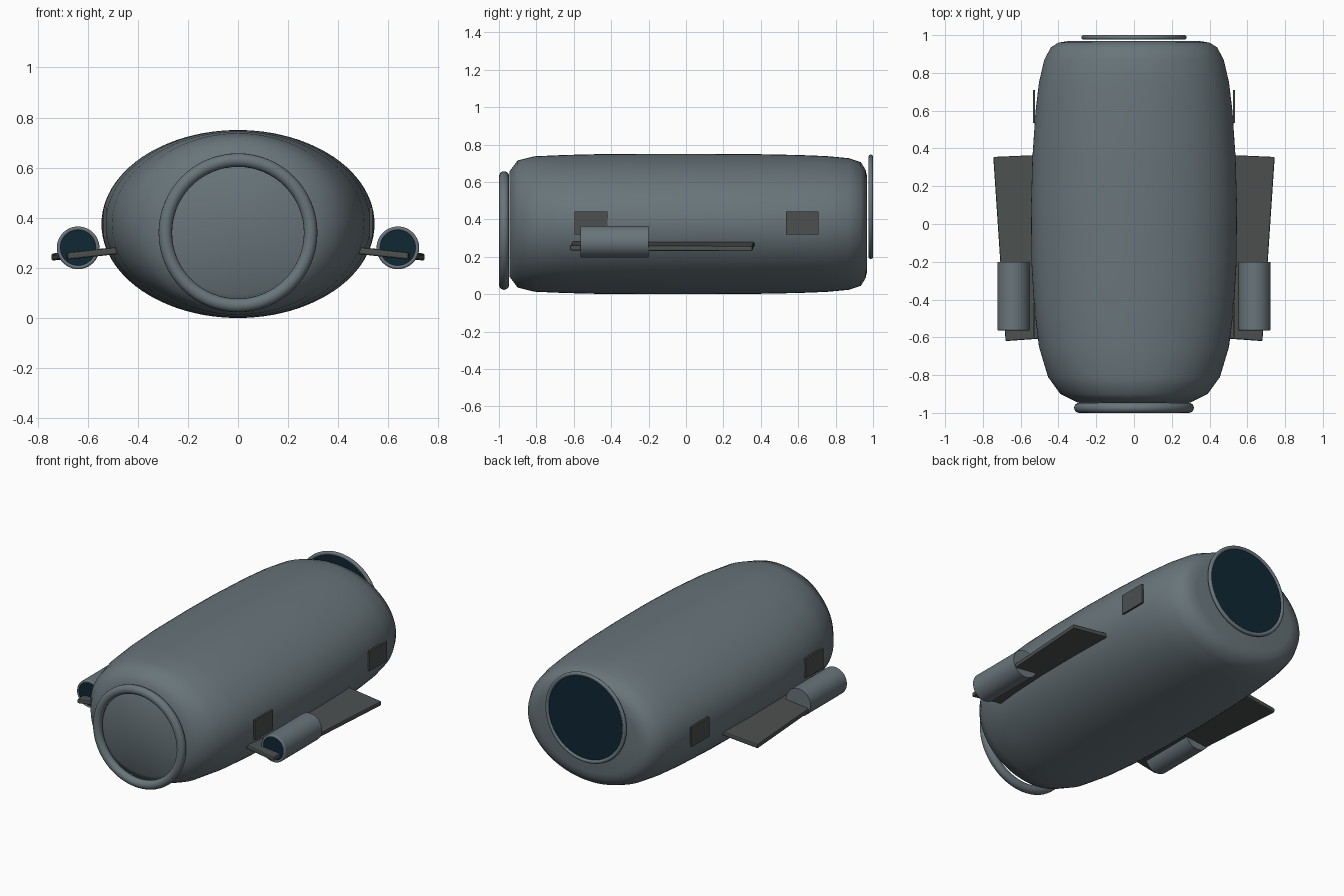
import bpy
import bmesh
import math
from mathutils import Matrix

cube = bpy.data.objects.get("Cube")
if cube:
    bpy.data.objects.remove(cube, do_unlink=True)


def material(name, rgb):
    m = bpy.data.materials.new(name)
    m.use_nodes = True
    m.diffuse_color = (*rgb, 1)
    m.node_tree.nodes["Principled BSDF"].inputs["Base Color"].default_value = (*rgb, 1)
    return m


HULL = material("blue grey hull", (0.14, 0.178, 0.196))
DARK = material("dark grey panel", (0.072, 0.08, 0.078))
NAVY = material("deep navy glow", (0.005, 0.021, 0.034))


def finish(name, bm, mat, angle=None):
    bmesh.ops.recalc_face_normals(bm, faces=bm.faces)
    mesh = bpy.data.meshes.new(name)
    bm.to_mesh(mesh)
    bm.free()
    mesh.materials.append(mat)
    ob = bpy.data.objects.new(name, mesh)
    bpy.context.collection.objects.link(ob)
    if angle:
        bpy.ops.object.select_all(action='DESELECT')
        ob.select_set(True)
        bpy.context.view_layer.objects.active = ob
        bpy.ops.object.shade_smooth_by_angle(angle=math.radians(angle))
    return ob


def ring(name, loc, major, minor):
    bpy.ops.mesh.primitive_torus_add(location=loc, rotation=(math.pi / 2, 0, 0),
                                     major_radius=major, minor_radius=minor,
                                     major_segments=64, minor_segments=16)
    ob = bpy.context.object
    ob.name = name
    ob.data.materials.append(HULL)
    bpy.ops.object.shade_smooth()


def cylinder(name, loc, radius, depth, mat):
    bm = bmesh.new()
    bmesh.ops.create_cone(bm, cap_ends=True, segments=48, radius1=radius,
                          radius2=radius, depth=depth,
                          matrix=Matrix.Translation(loc) @ Matrix.Rotation(math.pi / 2, 4, 'X'))
    return finish(name, bm, mat, 40)


def box(name, center, size, mat):
    bm = bmesh.new()
    bmesh.ops.create_cube(bm, size=1, matrix=Matrix.Translation(center) @ Matrix.Diagonal((*size, 1)))
    return finish(name, bm, mat)


# Hull: elliptical sections (y, half width, half height) lofted front to back
SECTIONS = [(-0.945, 0.30, 0.28), (-0.9, 0.39, 0.34), (-0.81, 0.455, 0.362),
            (-0.65, 0.503, 0.369), (-0.45, 0.528, 0.374), (-0.2, 0.543, 0.375),
            (0.1, 0.545, 0.375), (0.35, 0.538, 0.374), (0.6, 0.521, 0.369),
            (0.75, 0.503, 0.363), (0.87, 0.475, 0.352), (0.935, 0.44, 0.33),
            (0.96, 0.40, 0.29), (0.968, 0.35, 0.255)]
SEG = 96
ZC = 0.375
bm = bmesh.new()
loops = []
for y, w, h in SECTIONS:
    loops.append([bm.verts.new((w * math.cos(2 * math.pi * i / SEG), y,
                                ZC + h * math.sin(2 * math.pi * i / SEG))) for i in range(SEG)])
for a, b in zip(loops, loops[1:]):
    for i in range(SEG):
        j = (i + 1) % SEG
        bm.faces.new((a[i], a[j], b[j], b[i]))
for loop, y in ((loops[0], SECTIONS[0][0]), (loops[-1], SECTIONS[-1][0])):
    hub = bm.verts.new((0, y, ZC))
    for i in range(SEG):
        bm.faces.new((loop[i], loop[(i + 1) % SEG], hub))
finish("hull", bm, HULL, 80)

# Nose ring and rear exhaust
ring("nose_ring", (0, -0.973, 0.34), 0.29, 0.027)
ring("exhaust_ring", (0, 0.988, 0.467), 0.267, 0.012)
cylinder("exhaust_disc", (0, 0.988, 0.467), 0.262, 0.008, NAVY)

for side, s in (("left", 1), ("right", -1)):
    # Wing: thin drooping slab, wider towards the back
    bm = bmesh.new()
    outline = [(0.47, -0.605, 0.27), (0.68, -0.62, 0.247),
               (0.745, 0.355, 0.243), (0.47, 0.367, 0.27)]
    low, high = ([bm.verts.new((s * x, y, z + d)) for x, y, z in outline]
                 for d in (-0.014, 0.014))
    bm.faces.new(low)
    bm.faces.new(high)
    for i in range(4):
        j = (i + 1) % 4
        bm.faces.new((low[i], low[j], high[j], high[i]))
    wing = finish(side + "_wing", bm, DARK)
    bevel = wing.modifiers.new("soft edges", 'BEVEL')
    bevel.width = 0.007
    bevel.segments = 2

    # Engine pod with rimmed dark intake
    x, z = s * 0.638, 0.28
    cylinder(side + "_engine", (x, -0.378, z), 0.085, 0.356, HULL)
    ring(side + "_intake_rim", (x, -0.556, z), 0.077, 0.008)
    cylinder(side + "_intake", (x, -0.557, z), 0.072, 0.008, NAVY)

    # Side hatches
    for place, y in (("front", -0.508), ("rear", 0.622)):
        box(side + "_" + place + "_hatch", (s * 0.53, y, 0.38), (0.012, 0.174, 0.122), DARK)
